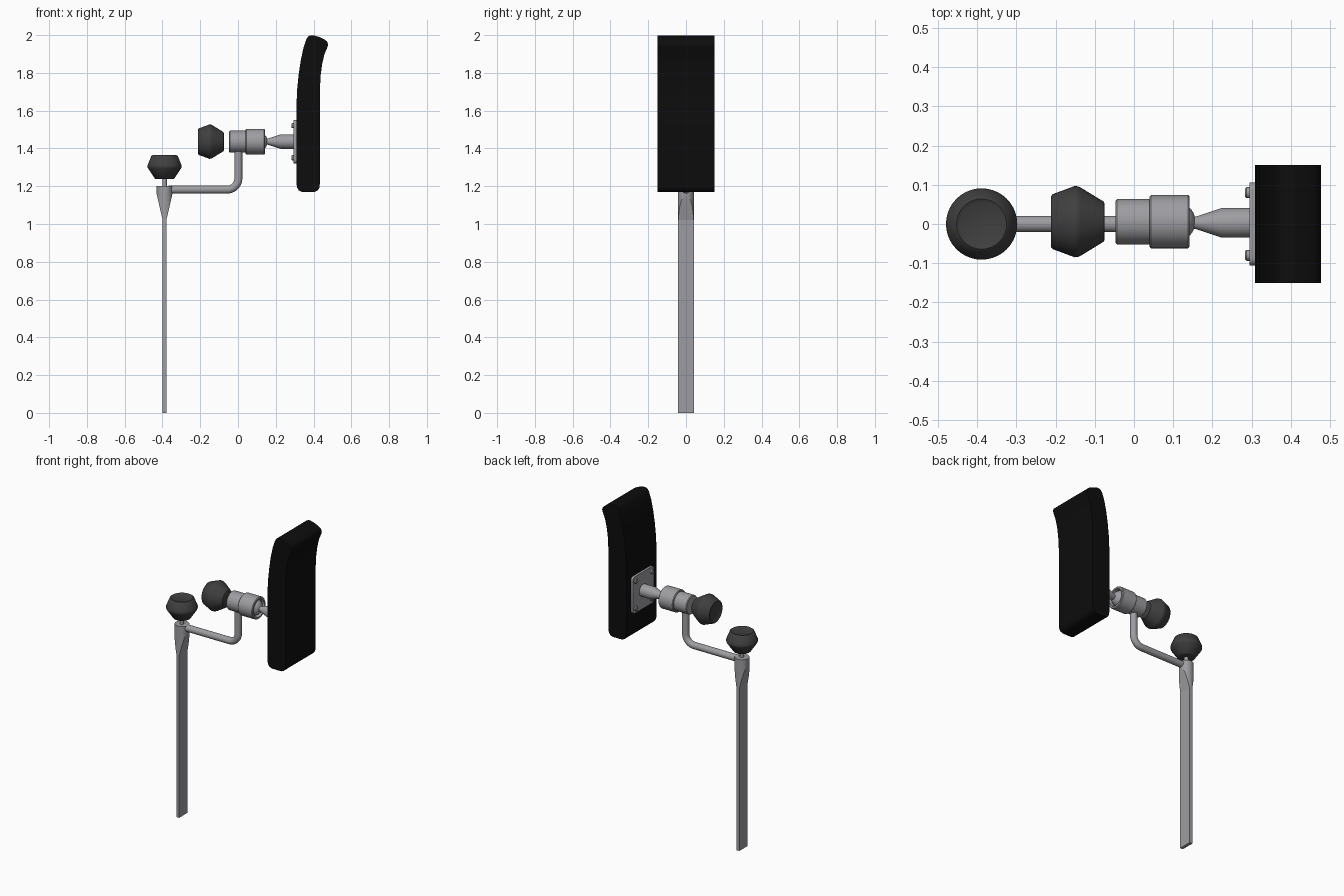
import bpy, bmesh, math
from mathutils import Vector, Matrix

if "Cube" in bpy.data.objects:
    bpy.data.objects.remove(bpy.data.objects["Cube"])


def material(name, col):
    m = bpy.data.materials.new(name)
    m.diffuse_color = (*col, 1)
    m.use_nodes = True
    m.node_tree.nodes["Principled BSDF"].inputs["Base Color"].default_value = m.diffuse_color
    return m


METAL = material("grey metal", (0.34, 0.34, 0.36))
KNOB = material("dark grey plastic", (0.05, 0.05, 0.05))
PAD = material("black padding", (0.004, 0.004, 0.004))

UP = Matrix.Identity(4)
RIGHT = Matrix.Rotation(math.pi / 2, 4, 'Y')
LEFT = Matrix.Rotation(-math.pi / 2, 4, 'Y')


def finish(name, bm, mat, angle=35):
    bmesh.ops.recalc_face_normals(bm, faces=bm.faces)
    me = bpy.data.meshes.new(name)
    bm.to_mesh(me)
    bm.free()
    ob = bpy.data.objects.new(name, me)
    bpy.context.collection.objects.link(ob)
    me.materials.append(mat)
    bpy.ops.object.select_all(action='DESELECT')
    ob.select_set(True)
    bpy.context.view_layer.objects.active = ob
    bpy.ops.object.shade_smooth_by_angle(angle=math.radians(angle))
    return ob


def lathe(name, profile, loc, axis, mat, n=40):
    """Revolve (radius, height) points about an axis through loc."""
    bm = bmesh.new()
    vs = [bm.verts.new((r, 0, h)) for r, h in profile]
    es = [bm.edges.new(p) for p in zip(vs, vs[1:])]
    bmesh.ops.spin(bm, geom=vs + es, cent=(0, 0, 0), axis=(0, 0, 1),
                   angle=2 * math.pi, steps=n, use_merge=True)
    bmesh.ops.remove_doubles(bm, verts=bm.verts, dist=1e-5)
    bm.transform(Matrix.Translation(loc) @ axis)
    return finish(name, bm, mat)


def box(name, lo, hi, mat, bevel=0):
    bm = bmesh.new()
    lo, hi = Vector(lo), Vector(hi)
    bmesh.ops.create_cube(bm, size=1, matrix=Matrix.Translation((lo + hi) / 2)
                          @ Matrix.Diagonal((*(hi - lo), 1)))
    if bevel:   # round only the corners running along x
        es = [e for e in bm.edges
              if abs(e.verts[0].co.x - e.verts[1].co.x) > 1e-4]
        bmesh.ops.bevel(bm, geom=es, offset=bevel, segments=4, affect='EDGES', profile=0.5)
    return finish(name, bm, mat)


PX, AY, AZ = -0.389, 0.006, 1.436   # post x, clamp axis y and z

# Flat post blade
box("post_blade", (PX - 0.01, -0.042, 0), (PX + 0.01, 0.042, 1.02), METAL)

# Round post head, cut to a wedge where it meets the blade
bm = bmesh.new()
bmesh.ops.create_cone(bm, cap_ends=True, segments=40, radius1=0.042, radius2=0.042, depth=0.18,
                      matrix=Matrix.Translation((PX, 0, 1.11)))
for s in (-1, 1):
    cut = bmesh.ops.bisect_plane(bm, geom=bm.verts[:] + bm.edges[:] + bm.faces[:],
                                 plane_co=(PX + s * 0.01, 0, 1.02),
                                 plane_no=(s * 0.14, 0, -0.032), clear_outer=True)
    bmesh.ops.holes_fill(bm, edges=[e for e in bm.edges if e.is_boundary], sides=0)
finish("post_head", bm, METAL, 25)

# Knobs
knob = [(0, 0.121), (0.055, 0.121), (0.064, 0.126), (0.070, 0.122), (0.087, 0.080),
        (0.091, 0.070), (0.090, 0.062), (0.087, 0.056), (0.051, 0.002), (0.046, 0), (0, 0)]
lathe("post_knob", knob, (PX, 0, 1.238), UP, KNOB)
lathe("post_knob_stem", [(0, 0), (0.012, 0), (0.012, 0.05), (0, 0.05)], (PX, 0, 1.195), UP, METAL)
lathe("clamp_knob", [(r, h * 1.09) for r, h in knob], (-0.075, AY, AZ), LEFT, KNOB)

# Bent arm tube
R, ZA = 0.06, 1.182
pts = [(PX + 0.02, 0, ZA)]
pts += [(0.002 - R + R * math.sin(a), 0, ZA + R - R * math.cos(a))
        for a in [math.pi / 2 * i / 10 for i in range(11)]]
pts += [(0.002, 0, 1.40)]
bm = bmesh.new()
rings = []
for i, p in enumerate(pts):
    d = (Vector(pts[min(i + 1, len(pts) - 1)]) - Vector(pts[max(i - 1, 0)])).normalized()
    side, n = Vector((0, 1, 0)), d.cross(Vector((0, 1, 0)))
    rings.append([bm.verts.new(Vector(p) + 0.021 * (side * math.cos(t) + n * math.sin(t)))
                  for t in [2 * math.pi * k / 24 for k in range(24)]])
for a, b in zip(rings, rings[1:]):
    for k in range(24):
        bm.faces.new((a[k], a[k - 1], b[k - 1], b[k]))
bm.faces.new(rings[0])
bm.faces.new(rings[-1])
finish("bent_arm", bm, METAL)

# Ball clamp: barrel, hollow collar, ball and tapered stem
lathe("clamp_barrel", [(0, -0.047), (0.054, -0.047), (0.058, -0.043), (0.058, 0.045), (0, 0.045)],
      (0, AY, AZ), RIGHT, METAL)
lathe("clamp_collar", [(0, 0.040), (0.064, 0.040), (0.068, 0.044), (0.068, 0.138), (0.064, 0.142),
                       (0.054, 0.142), (0.050, 0.12), (0, 0.12)], (0, AY, AZ), RIGHT, METAL)
ball = [(0.05 * math.sin(math.pi * i / 16), 0.107 - 0.05 * math.cos(math.pi * i / 16))
        for i in range(17)]
lathe("clamp_ball", ball, (0, AY, AZ), RIGHT, METAL)
lathe("pad_stem", [(0, 0.14), (0.016, 0.14), (0.016, 0.158), (0.038, 0.225), (0.038, 0.30),
                   (0, 0.30)], (0, 0.003, AZ), RIGHT, METAL)

# Mounting plate and its four bolts
box("mounting_plate", (0.295, -0.106, AZ - 0.115), (0.312, 0.106, AZ + 0.115), METAL, 0.02)
for sy in (-1, 1):
    for sz in (-1, 1):
        lathe("plate_bolt", [(0, 0), (0.011, 0), (0.014, 0.003), (0.014, 0.02), (0, 0.02)],
              (0.284, sy * 0.08, AZ + sz * 0.085), RIGHT, METAL, 16)

# Curved pad: side profile swept across its width
prof = [(0.309, 1.215), (0.313, 1.193), (0.322, 1.178), (0.338, 1.17), (0.405, 1.17),
        (0.42, 1.176), (0.43, 1.19), (0.433, 1.21),
        (0.433, 1.64), (0.434, 1.72), (0.438, 1.79), (0.446, 1.85), (0.458, 1.90),
        (0.473, 1.935), (0.477, 1.95), (0.472, 1.966), (0.458, 1.977), (0.43, 1.990),
        (0.40, 1.999), (0.385, 1.999), (0.372, 1.993), (0.362, 1.978), (0.346, 1.93), (0.332, 1.865),
        (0.321, 1.79), (0.313, 1.71), (0.309, 1.62)]
bm = bmesh.new()
f = bm.faces.new([bm.verts.new((x, -0.15, z)) for x, z in prof])
ext = bmesh.ops.extrude_face_region(bm, geom=[f], use_keep_orig=True)
bmesh.ops.translate(bm, vec=(0, 0.30, 0),
                    verts=[v for v in ext["geom"] if isinstance(v, bmesh.types.BMVert)])
finish("back_pad", bm, PAD, 40)
